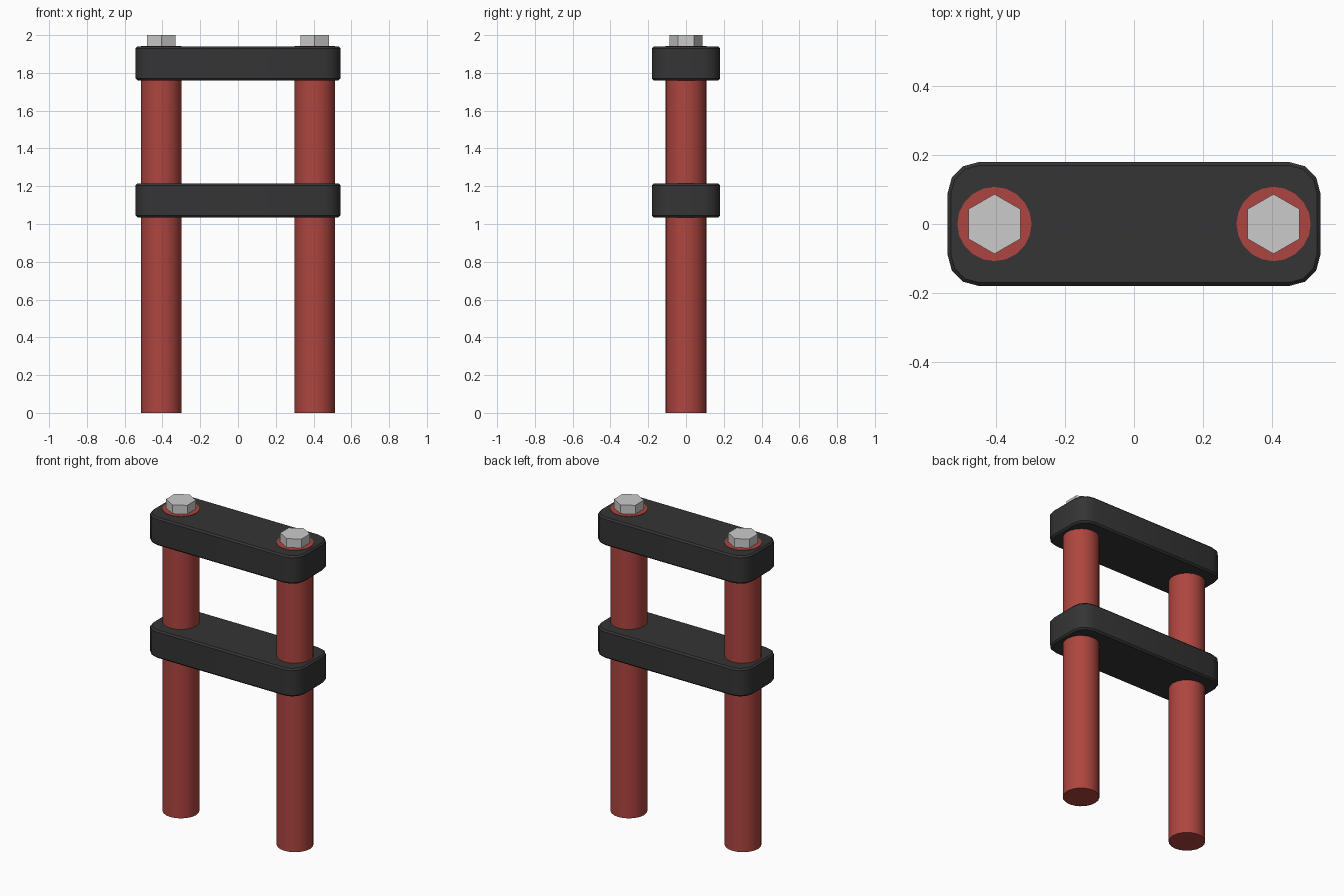
import bpy, math

if "Cube" in bpy.data.objects:
    bpy.data.objects.remove(bpy.data.objects["Cube"])

def material(name, rgb):
    m = bpy.data.materials.new(name)
    m.diffuse_color = (*rgb, 1)
    m.use_nodes = True
    m.node_tree.nodes["Principled BSDF"].inputs["Base Color"].default_value = m.diffuse_color
    return m

RED = material("red_paint", (0.42, 0.06, 0.05))
BLACK = material("black_plate", (0.035, 0.035, 0.037))

def smooth(obj, angle=35):
    bpy.ops.object.select_all(action='DESELECT')
    obj.select_set(True)
    bpy.context.view_layer.objects.active = obj
    bpy.ops.object.shade_smooth_by_angle(angle=math.radians(angle))

def cylinder(name, x, z0, z1, r, sides, rot=0.0):
    bpy.ops.mesh.primitive_cylinder_add(vertices=sides, radius=r, depth=z1 - z0,
                                        location=(x, 0, (z0 + z1) / 2), rotation=(0, 0, rot))
    obj = bpy.context.object
    obj.name = name
    return obj

def plate(name, z0, z1, hx=0.542, hy=0.18, r=0.09, edge=0.01, steps=3):
    # Rounded rectangle loops, inset at the top and bottom for a small chamfer
    def loop(inset, z):
        pts = []
        for i, (sx, sy) in enumerate([(1, 1), (-1, 1), (-1, -1), (1, -1)]):
            for k in range(steps + 1):
                a = math.pi / 2 * (i + k / steps)
                pts.append((sx * (hx - r) + (r - inset) * math.cos(a),
                            sy * (hy - r) + (r - inset) * math.sin(a), z))
        return pts
    rings = [(edge, z0), (0, z0 + edge), (0, z1 - edge), (edge, z1)]
    verts = [p for ring in rings for p in loop(*ring)]
    n = 4 * (steps + 1)
    faces = [tuple(reversed(range(n))), tuple(range(3 * n, 4 * n))]
    for j in range(3):
        for i in range(n):
            k = (i + 1) % n
            faces.append((j * n + i, j * n + k, (j + 1) * n + k, (j + 1) * n + i))
    me = bpy.data.meshes.new(name)
    me.from_pydata(verts, [], faces)
    obj = bpy.data.objects.new(name, me)
    bpy.context.collection.objects.link(obj)
    me.materials.append(BLACK)
    smooth(obj)

# Clamp plates
plate("upper_plate", 1.76, 1.94)
plate("lower_plate", 1.035, 1.215)

# Tubes with hex bolts in their tops
for side, x in (("left", -0.406), ("right", 0.406)):
    tube = cylinder(side + "_tube", x, 0, 1.943, 0.108, 20)
    tube.data.materials.append(RED)
    smooth(tube)
    cylinder(side + "_bolt", x, 1.93, 2.0, 0.087, 6)
